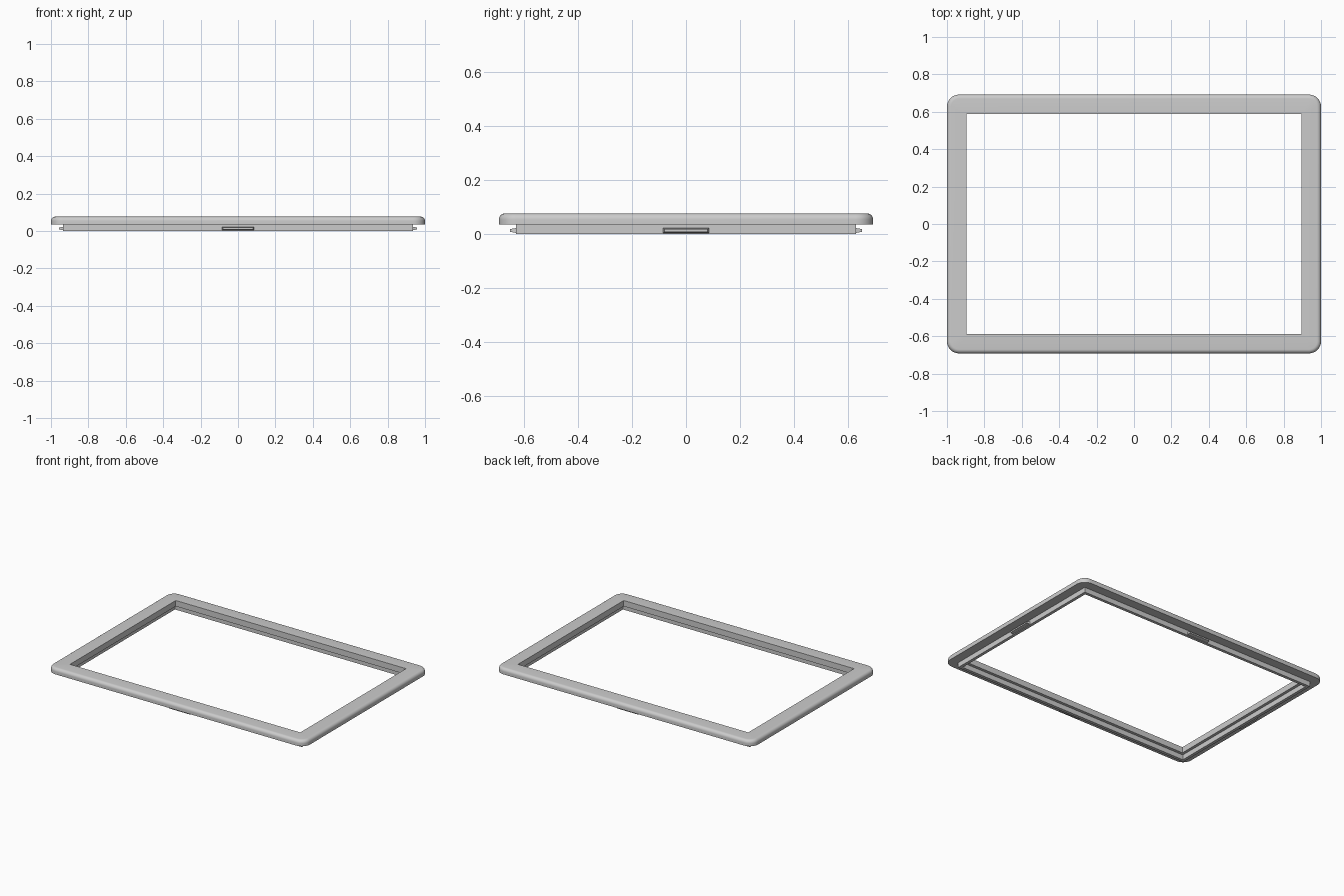
import bpy, bmesh
from math import sin, cos, pi, radians
from mathutils import Matrix

if "Cube" in bpy.data.objects:
    bpy.data.objects.remove(bpy.data.objects["Cube"])

HALF_X, HALF_Y = 1.0, 0.692          # outer half sizes of the bezel
TOP, SEAT = 0.076, 0.035             # bezel top and underside
BORDER, CORNER, FILLET = 0.105, 0.065, 0.022

grey = bpy.data.materials.new("plain grey")
grey.use_nodes = True
colour = (0.6, 0.6, 0.6, 1)
grey.diffuse_color = colour
grey.node_tree.nodes["Principled BSDF"].inputs["Base Color"].default_value = colour


def finish(name, bm):
    bmesh.ops.remove_doubles(bm, verts=bm.verts, dist=1e-5)
    bmesh.ops.recalc_face_normals(bm, faces=bm.faces)
    mesh = bpy.data.meshes.new(name)
    bm.to_mesh(mesh)
    bm.free()
    mesh.materials.append(grey)
    obj = bpy.data.objects.new(name, mesh)
    bpy.context.collection.objects.link(obj)
    return obj


def rounded_rect(inset, radius, z, steps=8):
    """Points of a rectangle lying a given inset inside the outer outline."""
    points = []
    for corner, (sx, sy) in enumerate([(1, 1), (-1, 1), (-1, -1), (1, -1)]):
        cx, cy = sx * (HALF_X - inset - radius), sy * (HALF_Y - inset - radius)
        for i in range(steps + 1):
            a = (corner + i / steps) * pi / 2
            points.append((cx + radius * cos(a), cy + radius * sin(a), z))
    return points


def ring(name, profile):
    """Sweep a closed profile of (inset, corner radius, z) round the frame."""
    bm = bmesh.new()
    loops = [[bm.verts.new(p) for p in rounded_rect(*row)] for row in profile]
    for a, b in zip(loops, loops[1:] + loops[:1]):
        for i in range(len(a)):
            j = (i + 1) % len(a)
            bm.faces.new((a[i], a[j], b[j], b[i]))
    return finish(name, bm)


# Bezel with rounded corners and a filleted top edge
profile = [(0, CORNER, SEAT)]
for i in range(7):
    a = i / 6 * pi / 2
    inset = FILLET * (1 - cos(a))
    profile.append((inset, CORNER - inset, TOP - FILLET + FILLET * sin(a)))
profile += [(BORDER, 0, TOP), (BORDER, 0, SEAT)]
bezel = ring("bezel", profile)

# Thin square-cornered rim below the bezel, set back from the opening
RIM_OUT, RIM_IN = 0.064, 0.085
ring("lower_rim", [(RIM_OUT, 0, 0), (RIM_OUT, 0, SEAT),
                   (RIM_IN, 0, SEAT), (RIM_IN, 0, 0)])


def clip(name, distance, turn):
    """Tapered snap tab pointing outwards from the rim."""
    bm = bmesh.new()
    bmesh.ops.create_cube(bm, size=1)
    for v in bm.verts:
        outer = v.co.x > 0
        v.co.x = distance + (0.022 if outer else -0.004)
        v.co.y *= 0.16 if outer else 0.17
        v.co.z = 0.013 + v.co.z * (0.01 if outer else 0.02)
    bm.transform(Matrix.Rotation(turn, 4, "Z"))
    finish(name, bm)


# One clip in the middle of each side
for k, side in enumerate(["left", "back", "right", "front"]):
    half = HALF_X if k % 2 == 0 else HALF_Y
    clip(side + "_clip", half - RIM_OUT, k * pi / 2)

# Smooth the bezel's fillets and corners
bpy.ops.object.select_all(action="DESELECT")
bezel.select_set(True)
bpy.context.view_layer.objects.active = bezel
bpy.ops.object.shade_smooth_by_angle(angle=radians(30))
